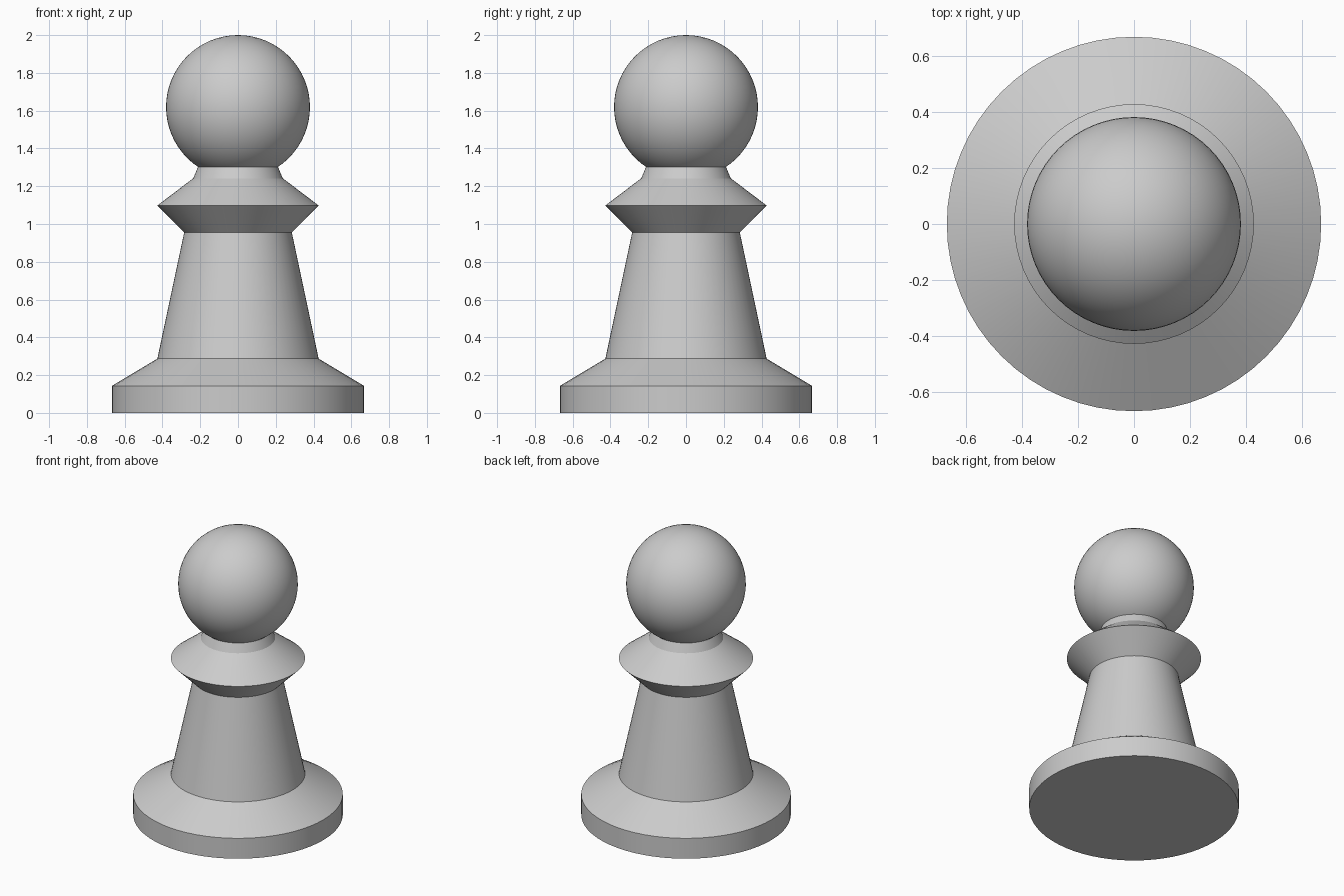
import bpy
import bmesh
import math

cube = bpy.data.objects.get("Cube")
if cube:
    bpy.data.objects.remove(cube, do_unlink=True)

SEGMENTS = 64

# Single plain grey for the whole piece
grey = bpy.data.materials.new("plain grey")
grey.use_nodes = True
colour = (0.6, 0.6, 0.6, 1)
grey.diffuse_color = colour
grey.node_tree.nodes["Principled BSDF"].inputs["Base Color"].default_value = colour


def finish(bm, name, angle):
    bmesh.ops.recalc_face_normals(bm, faces=bm.faces)
    mesh = bpy.data.meshes.new(name)
    bm.to_mesh(mesh)
    bm.free()
    mesh.materials.append(grey)
    obj = bpy.data.objects.new(name, mesh)
    bpy.context.collection.objects.link(obj)
    bpy.ops.object.select_all(action="DESELECT")
    obj.select_set(True)
    bpy.context.view_layer.objects.active = obj
    bpy.ops.object.shade_smooth_by_angle(angle=math.radians(angle))
    return obj


def lathe(name, profile):
    """Turn (radius, height) points around z and cap both ends."""
    bm = bmesh.new()
    rings = []
    for radius, z in profile:
        ring = bmesh.ops.create_circle(bm, segments=SEGMENTS, radius=radius)["verts"]
        for v in ring:
            v.co.z = z
        rings.append(ring)
    for low, high in zip(rings, rings[1:]):
        for i in range(SEGMENTS):
            j = (i + 1) % SEGMENTS
            bm.faces.new((low[i], low[j], high[j], high[i]))
    bm.faces.new(rings[0])
    bm.faces.new(rings[-1])
    return finish(bm, name, 12)


# Turned body: disc foot, sloped shoulder, tapered stem, flared collar, neck
lathe("body", [
    (0.667, 0), (0.667, 0.143),
    (0.427, 0.287), (0.285, 0.955),
    (0.427, 1.098), (0.237, 1.242),
    (0.209, 1.309),
])

# Ball head resting in the neck
bm = bmesh.new()
bmesh.ops.create_uvsphere(bm, u_segments=SEGMENTS, v_segments=32, radius=0.381)
bmesh.ops.translate(bm, verts=bm.verts, vec=(0, 0, 1.619))
finish(bm, "head", 60)
